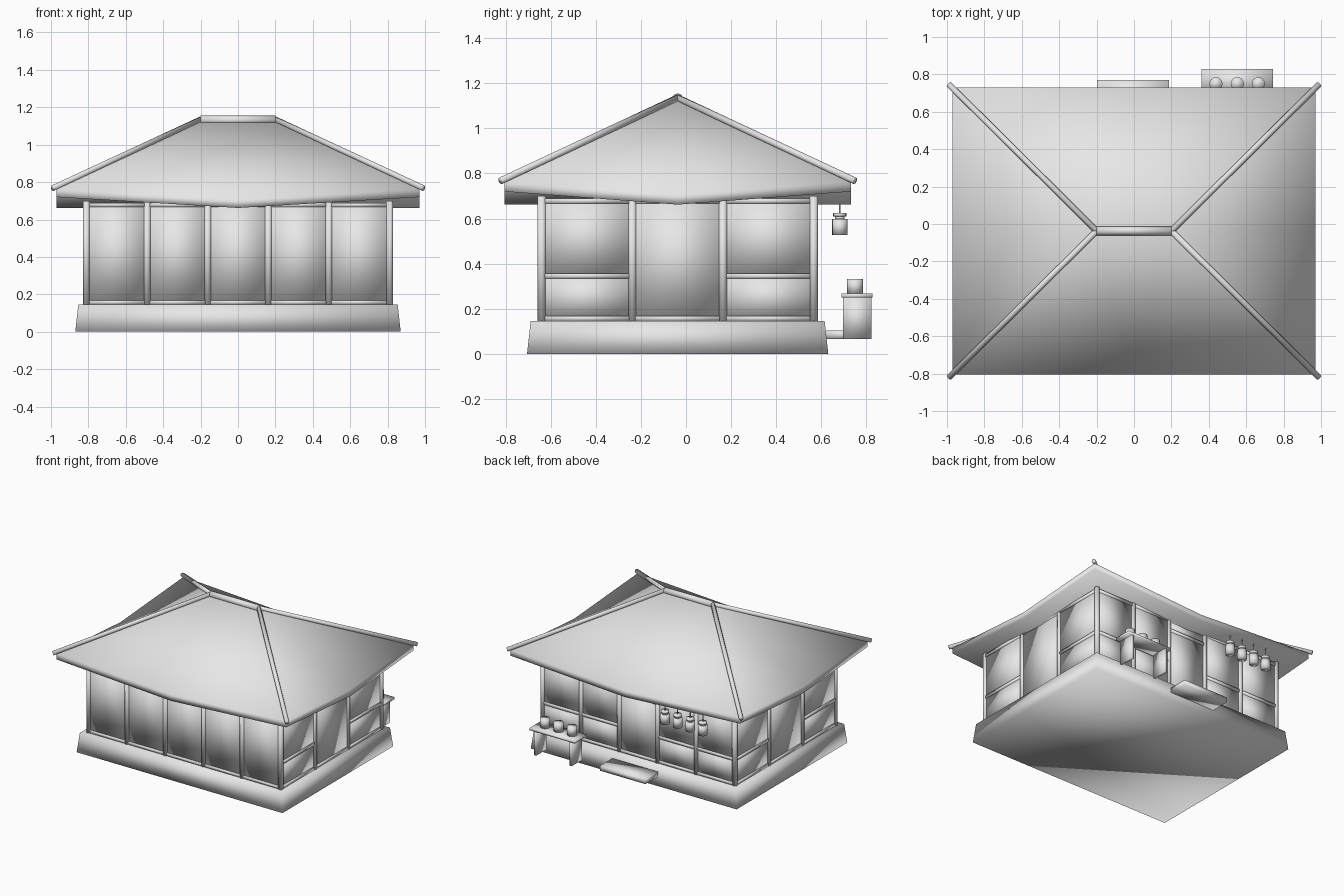
import bpy, bmesh, math
from mathutils import Vector

cube = bpy.data.objects.get("Cube")
if cube:
    bpy.data.objects.remove(cube, do_unlink=True)

clay = bpy.data.materials.new("pale_grey")
clay.use_nodes = True
GREY = (0.8, 0.8, 0.8, 1)
clay.diffuse_color = GREY
clay.node_tree.nodes["Principled BSDF"].inputs["Base Color"].default_value = GREY

CY = -0.037                      # centre line of the house in y
PX = [-0.81, -0.486, -0.162, 0.162, 0.486, 0.81]
PY = [-0.64, -0.238, 0.164, 0.566]
FLOOR, TOP, SILL = 0.145, 0.69, 0.345


def finish(name, bm):
    bmesh.ops.recalc_face_normals(bm, faces=bm.faces)
    for f in bm.faces:
        f.smooth = True
    mesh = bpy.data.meshes.new(name)
    bm.to_mesh(mesh)
    bm.free()
    mesh.materials.append(clay)
    ob = bpy.data.objects.new(name, mesh)
    bpy.context.collection.objects.link(ob)
    return ob


def box(name, lo, hi, taper=0):
    """Axis-aligned box; taper pulls the top edges inwards."""
    bm = bmesh.new()
    bmesh.ops.create_cube(bm, size=1)
    lo, hi = Vector(lo), Vector(hi)
    for v in bm.verts:
        inset = Vector((v.co.x, v.co.y, 0)) * 2 * taper if v.co.z > 0 else Vector()
        v.co = (lo + hi) / 2 + v.co * (hi - lo) - inset
    return finish(name, bm)


def rod(name, a, b, r, sides=12, r2=None):
    """Round bar between two points."""
    a, b = Vector(a), Vector(b)
    bm = bmesh.new()
    bmesh.ops.create_cone(bm, cap_ends=True, segments=sides, radius1=r,
                          radius2=r if r2 is None else r2, depth=(b - a).length)
    turn = (b - a).to_track_quat('Z', 'Y')
    for v in bm.verts:
        v.co = (a + b) / 2 + turn @ v.co
    return finish(name, bm)


def wall_box(name, along_x, plane, a, b, z0, z1, half):
    """Box lying in a wall that runs along x or along y."""
    if along_x:
        return box(name, (a, plane - half, z0), (b, plane + half, z1))
    return box(name, (plane - half, a, z0), (plane + half, b, z1))


def wall(name, along_x, plane, stops, splits):
    """Bays between posts; each split is the height of a rail, or None."""
    for i, split in enumerate(splits):
        a, b = stops[i] + 0.015, stops[i + 1] - 0.015
        heights = [FLOOR + 0.012] + ([split] if split else []) + [TOP - 0.012]
        for z in heights:
            wall_box(name + "_rail", along_x, plane, a, b, z - 0.011, z + 0.011, 0.014)
        for z0, z1 in zip(heights, heights[1:]):
            wall_box(name + "_panel", along_x, plane, a, b, z0, z1, 0.007)


# Tapered foundation
box("foundation", (-0.87, -0.705, 0), (0.87, 0.631, FLOOR), 0.016)

# Posts around the outside
for x in PX:
    for y in PY:
        if x in (PX[0], PX[-1]) or y in (PY[0], PY[-1]):
            rod("post", (x, y, FLOOR - 0.005), (x, y, 0.70), 0.019)

# Walls
wall("front_wall", True, PY[0], PX, [None] * 5)
wall("back_wall", True, PY[-1], PX, [SILL, SILL, 0.6, SILL, SILL])
for side, x in (("left", PX[-1]), ("right", PX[0])):
    wall(side + "_wall", False, x, PY, [SILL, None, SILL])

# Hipped roof with eaves that dip in the middle and rise at the corners
RX, RY, RIDGE = 0.97, 0.768, 1.13
bm = bmesh.new()
ring = [(-1, -1), (0, -1), (1, -1), (1, 0), (1, 1), (0, 1), (-1, 1), (-1, 0)]
upper, lower = [], []
for sx, sy in ring:
    corner = sx * sy != 0
    x, y = sx * RX, CY + sy * RY
    upper.append(bm.verts.new((x, y, 0.765 if corner else 0.71)))
    lower.append(bm.verts.new((x, y, 0.72 if corner else 0.662)))
r0, r1 = (bm.verts.new((s * 0.2, CY, RIDGE)) for s in (-1, 1))
soffit = bm.verts.new((0, CY, 0.662))
peak = [r0, r1, r1, r1, r1, r0, r0, r0]
for i in range(8):
    j = (i + 1) % 8
    bm.faces.new((upper[i], upper[j], peak[i]))
    bm.faces.new((lower[i], lower[j], upper[j], upper[i]))
    bm.faces.new((lower[j], lower[i], soffit))
bm.faces.new((upper[1], r1, r0))
bm.faces.new((upper[5], r0, r1))
finish("roof", bm)

# Ridge and hip beams
rod("ridge_beam", (-0.2, CY, RIDGE + 0.002), (0.2, CY, RIDGE + 0.002), 0.024, 8)
for sx in (-1, 1):
    for sy in (-1, 1):
        rod("hip_beam", (sx * 0.2, CY, RIDGE + 0.005),
            (sx * 0.99, CY + sy * 0.784, 0.768), 0.016, 8)

# Doorstep
box("door_step", (-0.197, 0.62, 0.066), (0.187, 0.77, 0.104))

# Counter with two end boards and cups
box("counter_top", (0.36, 0.69, 0.249), (0.742, 0.828, 0.267))
for x in (0.40, 0.70):
    box("counter_leg", (x - 0.01, 0.697, 0.066), (x + 0.01, 0.822, 0.25))
for x in (0.438, 0.552, 0.665):
    rod("cup", (x, 0.75, 0.266), (x, 0.75, 0.332), 0.035, 16)

# Hanging lanterns
for x in (-0.3, -0.407, -0.513, -0.62):
    y = 0.682
    rod("lantern_body", (x, y, 0.527), (x, y, 0.598), 0.034, 16)
    rod("lantern_neck", (x, y, 0.596), (x, y, 0.612), 0.022, 16)
    rod("lantern_cap", (x, y, 0.610), (x, y, 0.625), 0.029, 16)
    rod("lantern_string", (x, y, 0.62), (x, y, 0.69), 0.004, 6)
